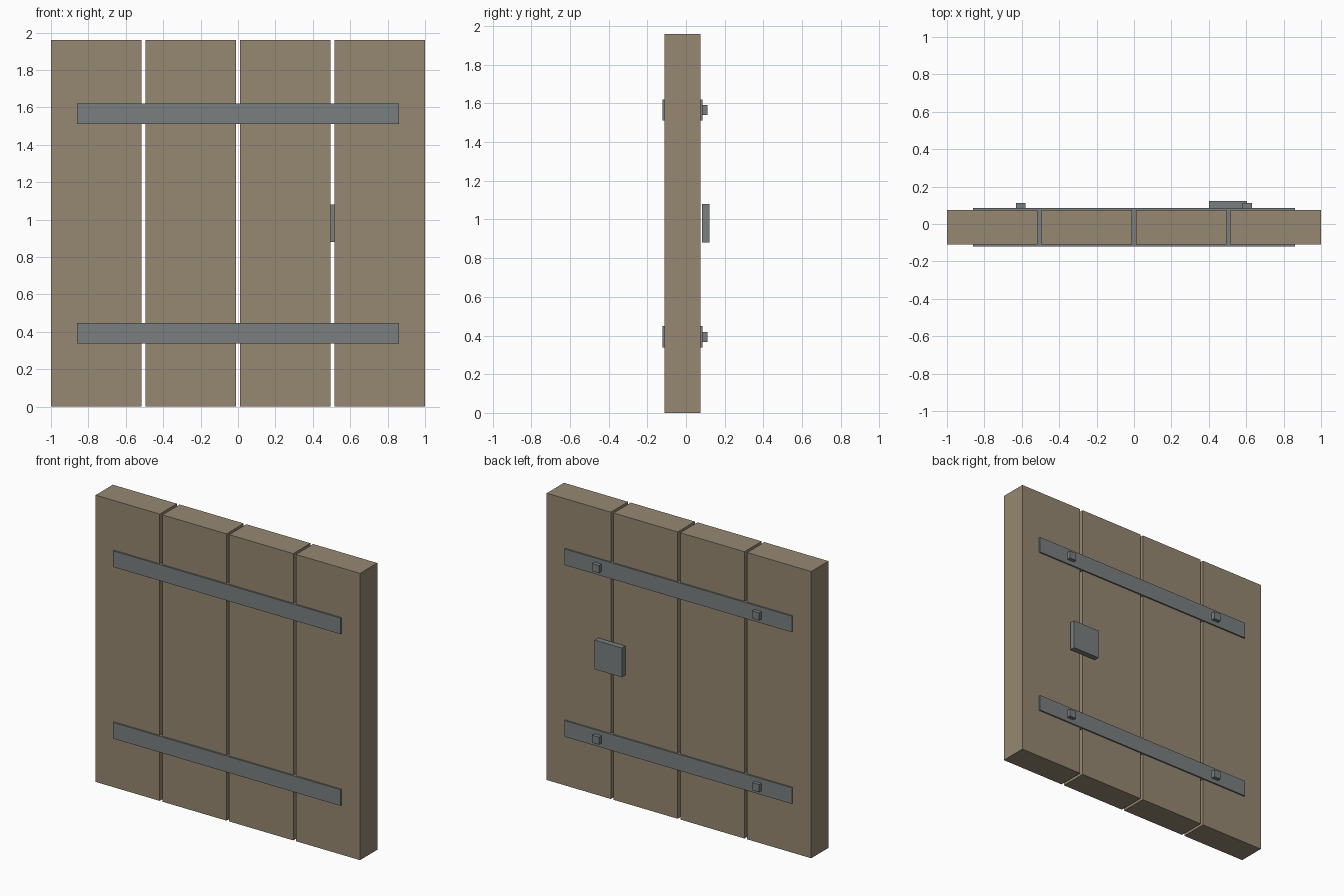
import bpy
import bmesh
from mathutils import Vector

cube = bpy.data.objects.get("Cube")
if cube:
    bpy.data.objects.remove(cube, do_unlink=True)


def make_material(name, rgb):
    mat = bpy.data.materials.new(name)
    mat.use_nodes = True
    color = (*rgb, 1.0)
    mat.diffuse_color = color
    mat.node_tree.nodes["Principled BSDF"].inputs["Base Color"].default_value = color
    return mat


def box(name, low, high, mat):
    """Flat-faced box between two opposite corners."""
    low, high = Vector(low), Vector(high)
    mesh = bpy.data.meshes.new(name)
    bm = bmesh.new()
    bmesh.ops.create_cube(bm, size=1)
    bmesh.ops.scale(bm, vec=high - low, verts=bm.verts)
    bm.to_mesh(mesh)
    bm.free()
    mesh.materials.append(mat)
    obj = bpy.data.objects.new(name, mesh)
    obj.location = (low + high) / 2
    bpy.context.collection.objects.link(obj)
    return obj


wood = make_material("weathered wood", (0.305, 0.242, 0.168))
iron = make_material("grey iron", (0.195, 0.212, 0.212))

# Four upright planks with narrow gaps
PLANK, GAP, HEIGHT = 0.485, 0.02, 1.96
for i in range(4):
    x = -1 + i * (PLANK + GAP)
    box(f"plank_{i + 1}", (x, -0.11, 0), (x + PLANK, 0.076, HEIGHT), wood)

# Iron straps running through the planks, each with two bolts at the back
for level, z in (("lower", 0.393), ("upper", 1.566)):
    box(f"{level}_strap", (-0.86, -0.121, z - 0.055), (0.86, 0.086, z + 0.055), iron)
    for side, x in (("right", -0.606), ("left", 0.606)):
        box(f"{level}_{side}_bolt", (x - 0.026, 0.08, z - 0.026),
            (x + 0.026, 0.112, z + 0.026), iron)

# Lock plate behind the left seam
box("lock_plate", (0.4, 0.084, 0.88), (0.605, 0.122, 1.08), iron)
